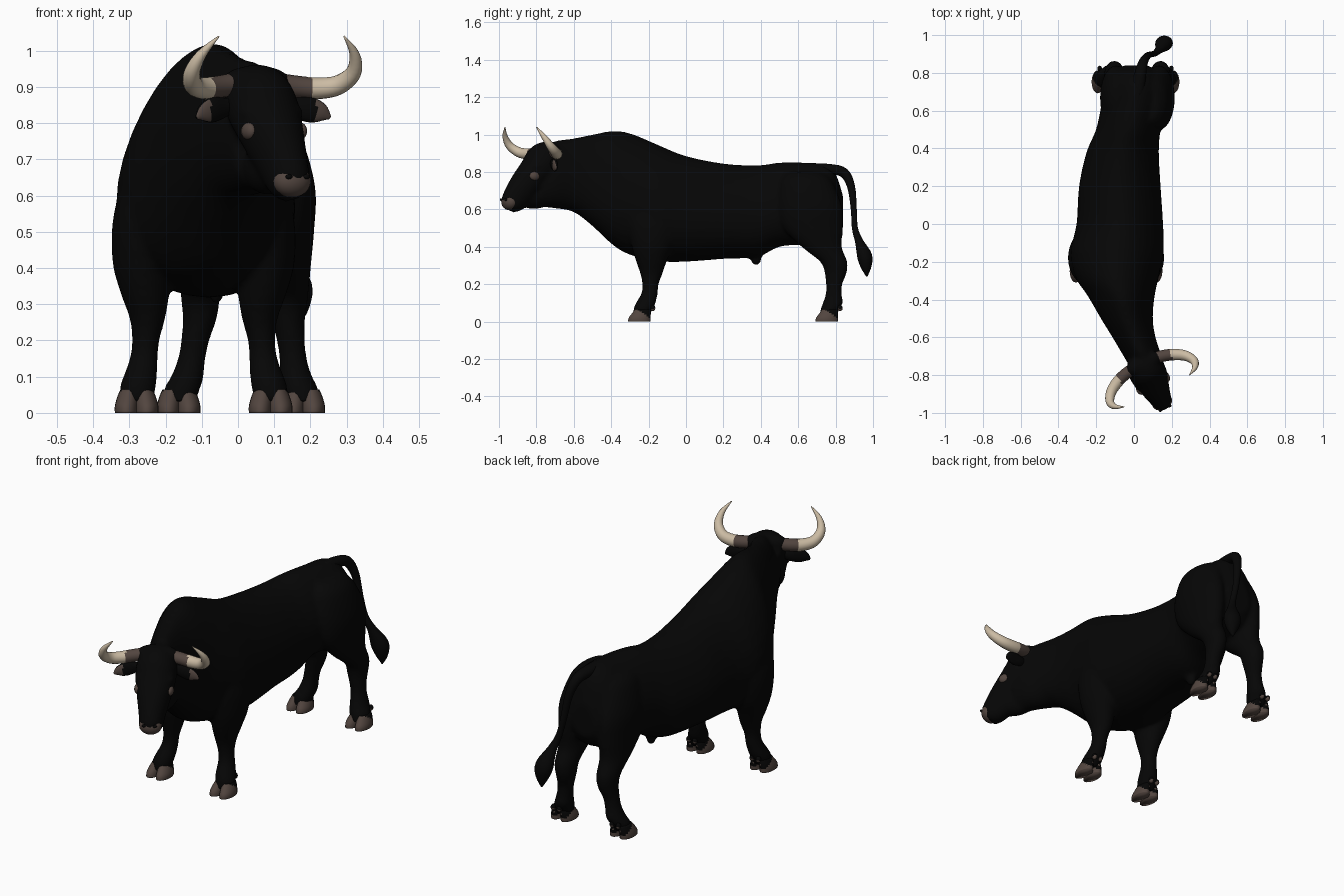
import bpy, bmesh, math
from mathutils import Vector, Matrix

cube = bpy.data.objects.get("Cube")
if cube:
    bpy.data.objects.remove(cube)


def material(name, rgb):
    m = bpy.data.materials.new(name)
    m.use_nodes = True
    m.diffuse_color = (*rgb, 1)
    m.node_tree.nodes["Principled BSDF"].inputs["Base Color"].default_value = (*rgb, 1)
    return m


BLACK = material("black hide", (.0018, .0018, .0018))
BROWN = material("dark brown horn", (.085, .06, .05))
CREAM = material("cream horn", (.6, .5, .37))


def spline(rows, steps=4):
    """Catmull-Rom interpolation of rows of numbers."""
    out = []
    for i in range(len(rows) - 1):
        a, b, c, d = (rows[max(0, min(len(rows) - 1, i + k))] for k in (-1, 0, 1, 2))
        for s in range(steps):
            t = s / steps
            out.append([q + t / 2 * (r - p + t * (2*p - 5*q + 4*r - w + t * (3*(q - r) + w - p)))
                        for p, q, r, w in zip(a, b, c, d)])
    return out + [list(rows[-1])]


def loft(bm, rings, taper=0, sides=24):
    """Skin elliptical rings, each given as centre and two half-axis vectors."""
    loops = []
    for centre, u, v in rings:
        loop = []
        for k in range(sides):
            a = 2 * math.pi * k / sides
            loop.append(bm.verts.new(centre + u * math.cos(a) * (1 - taper * math.sin(a)) + v * math.sin(a)))
        loops.append(loop)
    for a, b in zip(loops, loops[1:]):
        for k in range(sides):
            j = (k + 1) % sides
            bm.faces.new((a[k], a[j], b[j], b[k]))
    bm.faces.new(loops[0][::-1])
    bm.faces.new(loops[-1])


def tube(bm, rows, side, sides=20):
    """Rows of x, y, z, half width, half depth swept along their own path."""
    rows = spline(rows)
    pts = [Vector(r[:3]) for r in rows]
    rings = []
    for i, r in enumerate(rows):
        t = (pts[min(i + 1, len(pts) - 1)] - pts[max(i - 1, 0)]).normalized()
        u = (Vector(side) - t * t.dot(Vector(side))).normalized()
        rings.append((pts[i], u * r[3], u.cross(t) * r[4]))
    loft(bm, rings, sides=sides)


def blob(bm, centre, radii):
    m = Matrix.Translation(centre) @ Matrix.Diagonal((*radii, 1))
    bmesh.ops.create_uvsphere(bm, u_segments=20, v_segments=12, radius=1, matrix=m)


def finish(name, bm, mats, rule=None):
    bmesh.ops.recalc_face_normals(bm, faces=bm.faces[:])
    for f in bm.faces:
        f.smooth = True
        if rule:
            f.material_index = rule(f.calc_center_median(), f.normal)
    mesh = bpy.data.meshes.new(name)
    bm.to_mesh(mesh)
    bm.free()
    for m in mats:
        mesh.materials.append(m)
    ob = bpy.data.objects.new(name, mesh)
    bpy.context.collection.objects.link(ob)
    return ob


# Head frame: x lateral, -y forward, turned to the left
HEAD = Matrix.Translation((.05, -.74, 0)) @ Matrix.Rotation(math.radians(26), 4, 'Z')


def finish_head(name, bm, mats, rule=None):
    """Finish a part in head space, then turn it into place."""
    ob = finish(name, bm, mats, rule)
    ob.data.transform(HEAD)
    return ob


# Trunk and neck: y, top, bottom, centre x, half width
trunk = [(.84, .67, .5, .01, .06), (.8, .79, .44, .01, .12), (.74, .84, .42, .01, .16),
         (.63, .85, .41, 0, .17), (.5, .85, .4, -.03, .168), (.38, .835, .345, -.06, .188),
         (.2, .845, .335, -.075, .212), (0, .885, .32, -.075, .225), (-.15, .945, .322, -.09, .242),
         (-.28, 1.0, .35, -.09, .217), (-.38, 1.02, .4, -.068, .174), (-.5, 1.0, .51, -.038, .135),
         (-.6, .98, .585, 0, .112), (-.7, .965, .605, .045, .098), (-.77, .93, .612, .068, .08)]
hide = bmesh.new()
loft(hide, [(Vector((cx, y, (zt + zb) / 2)), Vector((w, 0, 0)), Vector((0, 0, (zt - zb) / 2)))
            for y, zt, zb, cx, w in spline(trunk)], taper=.2, sides=32)
blob(hide, (-.06, .375, .34), (.022, .03, .042))

# Legs: height, offset from the middle, y, half width, half depth
front = [(.03, .185, -.24, .045, .045), (.07, .182, -.228, .05, .052), (.1, .175, -.215, .047, .053),
         (.15, .165, -.195, .039, .044), (.2, .16, -.19, .038, .044), (.26, .155, -.185, .049, .061),
         (.33, .162, -.185, .067, .085), (.42, .172, -.18, .08, .115), (.55, .165, -.18, .083, .14),
         (.7, .132, -.2, .066, .13), (.82, .065, -.22, .04, .08)]
hind = [(.03, .17, .758, .045, .045), (.07, .162, .772, .05, .052), (.1, .15, .785, .045, .053),
        (.15, .14, .79, .038, .043), (.2, .132, .792, .039, .044), (.26, .122, .8, .047, .059),
        (.32, .122, .79, .054, .073), (.4, .12, .725, .063, .108), (.5, .115, .68, .077, .16),
        (.62, .112, .665, .084, .168), (.75, .085, .645, .075, .135), (.8, .06, .64, .05, .09)]
for middle, lean, rows in ((-.095, 0, front), (.006, .04, hind)):
    for s in (-1, 1):
        loft(hide, [(Vector((middle + lean * min(z, .3) + s * dx, y, z)), Vector((rx, 0, 0)), Vector((0, ry, 0)))
                    for z, dx, y, rx, ry in spline(rows)])

# Skull, jaw and brows, from poll to muzzle
skull = bmesh.new()
tube(skull, [(0, .04, .89, .075, .08), (0, -.02, .86, .098, .1), (0, -.075, .8, .096, .088),
             (0, -.13, .735, .08, .085), (0, -.18, .672, .064, .078), (0, -.215, .633, .056, .064),
             (0, -.235, .607, .04, .042)], (1, 0, 0), 24)
blob(skull, (0, 0, .915), (.105, .05, .045))
blob(skull, (0, -.08, .68), (.06, .12, .078))
for s in (-1, 1):
    blob(skull, (s * .074, -.09, .828), (.022, .035, .02))
skull.transform(HEAD)
temp = bpy.data.meshes.new("skull_part")
skull.to_mesh(temp)
skull.free()
hide.from_mesh(temp)
bpy.data.meshes.remove(temp)

# Fuse the overlapping volumes into one skin
body = finish("body", hide, [BLACK])
fuse = body.modifiers.new("fuse", 'REMESH')
fuse.mode = 'VOXEL'
fuse.voxel_size = .011
fuse.use_smooth_shade = True
soft = body.modifiers.new("soften", 'SMOOTH')
soft.factor = .5
soft.iterations = 6

# Cloven hooves with black heels, and dewclaws brown beneath
for label, middle, dx, y, claw in (("front", -.095, .185, -.25, .072), ("hind", .008, .172, .752, .072)):
    for s, hand in ((-1, "right"), (1, "left")):
        bm = bmesh.new()
        x = middle + s * dx
        for toe in (-1, 1):
            rows = spline([(0, .028, 0, .032, .06), (.02, .028, .002, .032, .058),
                           (.045, .024, .012, .029, .05), (.064, .02, .018, .025, .042)], 3)
            loft(bm, [(Vector((x + toe * off, y + back, z)), Vector((rx, 0, 0)), Vector((0, ry, 0)))
                      for z, off, back, rx, ry in rows], sides=20)
            blob(bm, (x + toe * .018, y + claw, .072), (.012, .014, .016))
        finish(f"{label}_{hand}_hoof", bm, [BROWN, BLACK],
               lambda c, n: int(c.z > .056 - .6 * (c.y - y) if c.y < y + .06 else n.z > -.1))

for s, hand in ((-1, "right"), (1, "left")):
    # Horn: dark at the root, pale to the tip
    bm = bmesh.new()
    tube(bm, [(s * x, -f, z, r, r) for x, f, z, r in (
        (.07, 0, .907, .031), (.12, .01, .9, .031), (.173, .03, .896, .03), (.222, .062, .905, .027),
        (.248, .105, .94, .022), (.235, .138, .99, .014), (.192, .16, 1.04, .002))], (0, .4, 1), 16)
    finish_head(f"{hand}_horn", bm, [BROWN, CREAM], lambda c, n: int(abs(c.x) > .152 or c.z > .95))
    # Leaf-shaped ear, brown inside near the tip
    bm = bmesh.new()
    tube(bm, [(s * x, -f, z, r, d) for x, f, z, r, d in (
        (.075, .01, .85, .018, .015), (.115, .02, .842, .03, .017), (.15, .032, .837, .035, .016),
        (.182, .04, .828, .026, .012), (.205, .045, .815, .005, .004))], (0, 0, 1), 16)
    finish_head(f"{hand}_ear", bm, [BLACK, BROWN], lambda c, n: int(n.y < -.6 and abs(c.x) > .162))
    # Eye and nostril
    bm = bmesh.new()
    blob(bm, (s * .077, -.114, .778), (.019, .03, .025))
    finish_head(f"{hand}_eye", bm, [BROWN])
    bm = bmesh.new()
    blob(bm, (s * .027, -.262, .652), (.01, .007, .007))
    finish_head(f"{hand}_nostril", bm, [BLACK])

# Muzzle pad
bm = bmesh.new()
blob(bm, (0, -.226, .64), (.055, .042, .045))
finish_head("muzzle", bm, [BROWN])

# Tail and its tuft
bm = bmesh.new()
tube(bm, [(.02, .68, .82, .03, .025), (.03, .77, .815, .032, .027), (.045, .845, .795, .026, .026),
          (.065, .883, .72, .02, .021), (.085, .897, .6, .016, .016), (.11, .903, .5, .016, .016),
          (.135, .925, .43, .024, .022), (.158, .955, .35, .046, .04), (.165, .963, .29, .032, .028),
          (.165, .967, .24, .003, .003)], (1, 0, 0))
finish("tail", bm, [BLACK])
